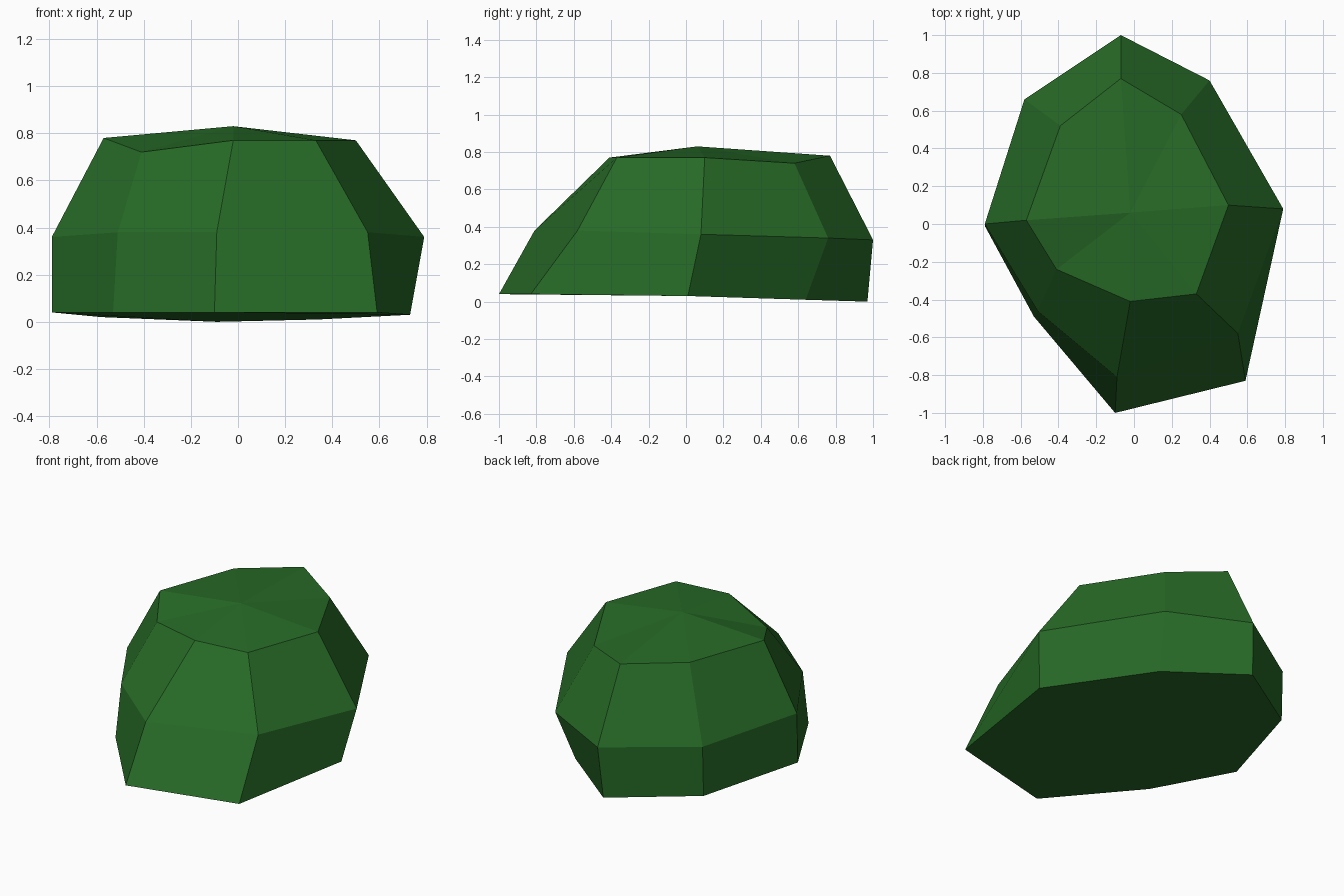
import bpy
import bmesh

# Remove the default object
cube = bpy.data.objects.get("Cube")
if cube:
    bpy.data.objects.remove(cube, do_unlink=True)


def make_material(name, color):
    """Plain flat colour for viewport and render."""
    mat = bpy.data.materials.new(name)
    mat.use_nodes = True
    mat.diffuse_color = color
    shader = next(n for n in mat.node_tree.nodes if n.type == "BSDF_PRINCIPLED")
    shader.inputs["Base Color"].default_value = color
    shader.inputs["Roughness"].default_value = 0.9
    return mat


def bridge(bm, lower, upper):
    """Join two closed rings of equal size with quads."""
    count = len(lower)
    for i in range(count):
        j = (i + 1) % count
        bm.faces.new((lower[i], lower[j], upper[j], upper[i]))


def build_faceted_dome(name, sections, peak, material):
    """Skin the cross-sections, close the base and fan the crown to the peak."""
    bm = bmesh.new()
    rings = [[bm.verts.new(point) for point in section] for section in sections]
    for lower, upper in zip(rings, rings[1:]):
        bridge(bm, lower, upper)
    bm.faces.new(list(reversed(rings[0])))
    tip = bm.verts.new(peak)
    crown = rings[-1]
    for i, vert in enumerate(crown):
        bm.faces.new((vert, crown[(i + 1) % len(crown)], tip))
    bmesh.ops.recalc_face_normals(bm, faces=bm.faces)
    for face in bm.faces:
        face.smooth = False

    mesh = bpy.data.meshes.new(name)
    bm.to_mesh(mesh)
    bm.free()
    mesh.materials.append(material)
    obj = bpy.data.objects.new(name, mesh)
    bpy.context.collection.objects.link(obj)
    return obj


# Eight-sided cross-sections, counter-clockwise from the -x corner
base = [(-.79, -.01, .04), (-.53, -.49, .04), (-.1, -1, .04), (.59, -.83, .04),
        (.73, .01, .03), (.34, .64, .01), (-.09, .97, 0), (-.58, .65, .02)]
waist = [(-.79, 0, .36), (-.51, -.46, .38), (-.09, -.81, .38), (.55, -.58, .38),
         (.79, .08, .36), (.4, .76, .34), (-.07, 1, .33), (-.58, .66, .34)]
crown_edge = [(-.57, .02, .78), (-.41, -.24, .72), (-.02, -.41, .77), (.33, -.37, .77),
              (.5, .1, .77), (.25, .58, .74), (-.07, .77, .78), (-.39, .52, .78)]

leaf_green = make_material("leaf green", (.02, .145, .02, 1))
build_faceted_dome("bush", [base, waist, crown_edge], (-.02, .06, .83), leaf_green)
